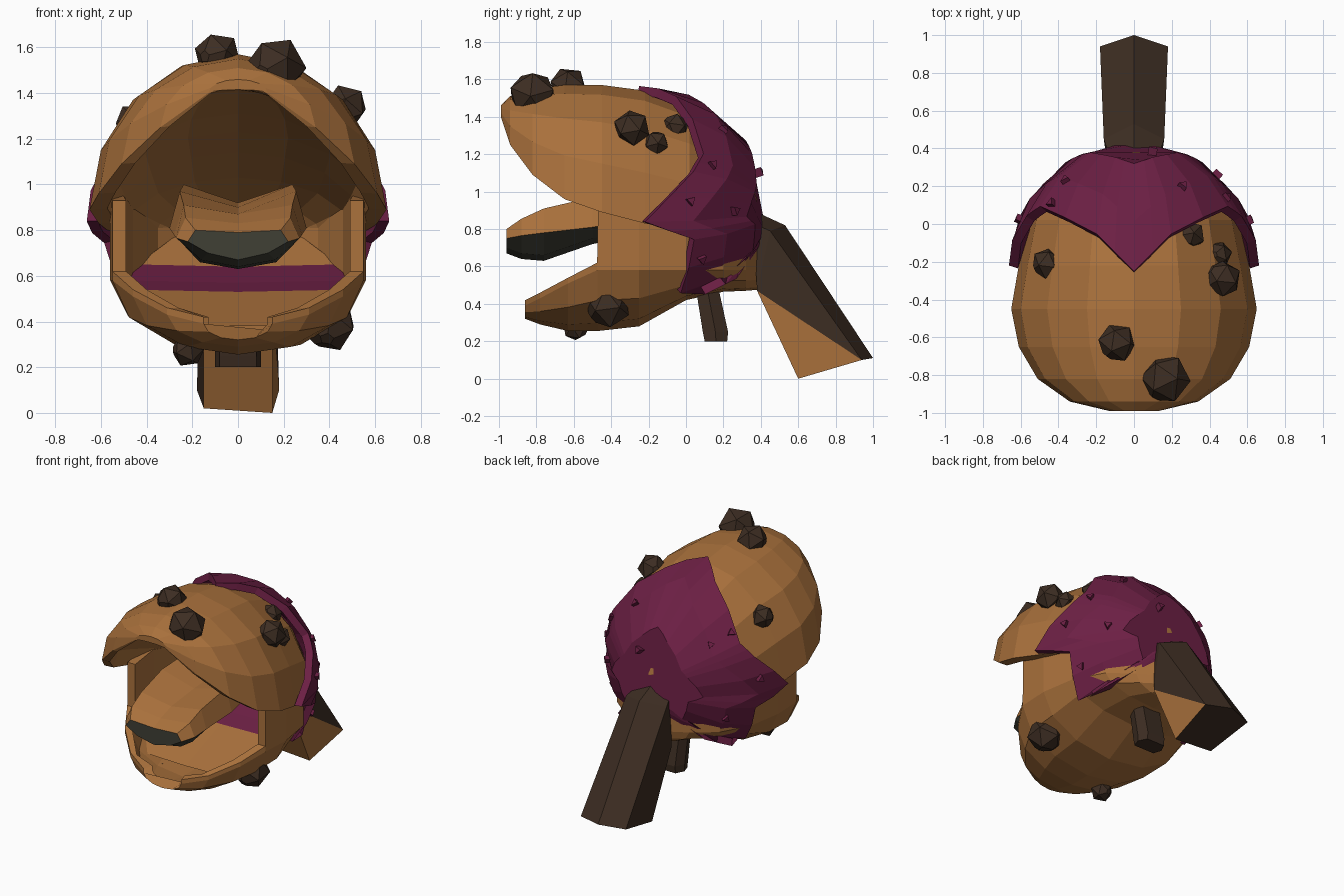
import bpy, bmesh, math, random
from mathutils import Vector

if "Cube" in bpy.data.objects:
    bpy.data.objects.remove(bpy.data.objects["Cube"])

random.seed(4)


def mat(name, col):
    m = bpy.data.materials.new(name)
    m.diffuse_color = (*col, 1)
    m.use_nodes = True
    m.node_tree.nodes["Principled BSDF"].inputs["Base Color"].default_value = m.diffuse_color
    return m


TAN = mat("tan_skin", (0.400, 0.165, 0.045))
DARK = mat("dark_bark", (0.046, 0.026, 0.016))
PURPLE = mat("plum_cap", (0.150, 0.014, 0.058))
GREY = mat("olive_grey", (0.050, 0.050, 0.036))
C = Vector((0, -0.23, 0.9))      # centre of the rounded back of the head


def build(name, verts, faces, mats, rule=None, shell=0):
    """Flat-shaded object; shell > 0 thickens an open surface inwards."""
    me = bpy.data.meshes.new(name)
    bm = bmesh.new()
    vs = [bm.verts.new(v) for v in verts]
    for f in faces:
        bm.faces.new([vs[i] for i in f])
    bmesh.ops.recalc_face_normals(bm, faces=bm.faces)
    if shell:
        out = sum(f.normal.dot(f.calc_center_median() - C) * f.calc_area() for f in bm.faces)
        if out < 0:
            bmesh.ops.reverse_faces(bm, faces=bm.faces)
    bm.normal_update()
    if rule:
        for f in bm.faces:
            f.material_index = rule(f)
    bm.to_mesh(me)
    bm.free()
    for m in mats:
        me.materials.append(m)
    ob = bpy.data.objects.new(name, me)
    bpy.context.collection.objects.link(ob)
    if shell:
        s = ob.modifiers.new("shell", "SOLIDIFY")
        s.thickness, s.offset = shell, -1
    return ob


def loft(rings, closed=False, caps=(False, True)):
    n = len(rings[0])
    verts = [p for r in rings for p in r]
    faces = []
    for k in range(len(rings) - 1):
        for i in range(n if closed else n - 1):
            j = (i + 1) % n
            a, b = k * n, (k + 1) * n
            faces.append((a + i, a + j, b + j, b + i))
    if caps[0]:
        faces.append(tuple(range(n)))
    if caps[1]:
        faces.append(tuple(range((len(rings) - 1) * n, len(rings) * n)))
    return verts, faces


def arch(w, y, zb, zt, n):
    """Half-ellipse from +x to -x, standing (zt > zb) or hanging (zt < zb)."""
    return [(w * math.cos(math.pi * i / n), y, zb + (zt - zb) * math.sin(math.pi * i / n))
            for i in range(n + 1)]


# Upper head: outer arches and palate along y (y, half width, rim z, top z, palate z)
upper = [(-0.99, .13, 1.40, 1.46, 1.415), (-.94, .34, 1.25, 1.51, 1.41),
         (-.82, .51, 1.09, 1.55, 1.37), (-.65, .61, .96, 1.57, 1.31), (-.45, .65, .89, 1.57, 1.23),
         (-.22, .61, .83, 1.54, 1.14), (.02, .56, .79, 1.45, 1.03), (.2, .42, .76, 1.29, .93),
         (.32, .26, .72, 1.12, .85), (.38, .08, .74, .96, .8)]
rings = [arch(w, y, zb, zt, 8) + arch(w * .88, y, zb + .005, zp, 8)[::-1]
         for y, w, zb, zt, zp in upper]
build("upper_head", *loft(rings, True, (True, True)), [TAN])

# Lower jaw: U shapes with wall thickness along y (y, half width, rim z, bottom z, wall)
jaw = [(-.86, .15, .42, .32, .02), (-.78, .31, .46, .29, .05), (-.63, .46, .54, .255, .06),
       (-.475, .55, .62, .255, .06), (-.47, .55, .93, .255, .06), (-.25, .56, .95, .28, .06),
       (0, .52, .9, .42, .06), (.2, .41, .85, .465, .06), (.32, .25, .8, .47, .06),
       (.38, .14, .75, .475, .05)]
rings = []
for y, w, zr, zb, t in jaw:
    zc = min(zr - .03, .58)
    yi = y + (.07 if y < -.8 else 0)
    inner = [(w - t, yi, zr)] + arch(w - t, yi, zc, zb + t, 6) + [(t - w, yi, zr)]
    rings.append([(w, y, zr)] + arch(w, y, zc, zb, 6) + [(-w, y, zr)] + inner[::-1])
build("lower_jaw", *loft(rings, True, (True, True)), [TAN])

# Floor of the mouth with a purple band
floor = [(-.6, .41, .39), (-.2, .5, .54), (-.08, .48, .58), (.08, .44, .65), (.3, .24, .8)]
rings = [[(w, y, z), (0, y, z - .01), (-w, y, z)] for y, w, z in floor]
build("mouth_floor", *loft(rings, caps=(False, False)), [TAN, PURPLE],
      lambda f: int(-.15 < f.calc_center_median().y < .02))

# Tongue: tan above, grey below and in front (y, half width, top, middle dip, side, bottom)
tongue = [(-.96, .22, .80, .79, .75, .67), (-.88, .27, .855, .83, .765, .64),
          (-.76, .28, .91, .87, .78, .63),
          (-.5, .30, .97, .90, .81, .72), (-.2, .28, 1.0, .92, .86, .78), (.2, .2, .95, .9, .85, .78)]
rings = [[(0, y, dip), (w * .85, y, top), (w, y, side), (w * .6, y, bot + .03), (0, y, bot),
          (-w * .6, y, bot + .03), (-w, y, side), (-w * .85, y, top)]
         for y, w, top, dip, side, bot in tongue]
build("tongue", *loft(rings, True, (True, True)), [TAN, GREY],
      lambda f: int(f.normal.z < -.1 or f.normal.y < -.95))

# Cap: zigzag edge on a sphere, joined by rings to a pole at the back
half = [(0, -.25, 1.56), (.2, -.05, 1.52), (.49, .09, 1.2), (.55, .03, 1.1), (.65, -.22, .84),
        (.6, .05, .74), (.45, -.03, .46), (.36, .16, .56), (.2, .31, .65), (0, .36, .66)]
edge = [Vector(p) for p in half + [(-x, y, z) for x, y, z in half[-2:0:-1]]]
edge = [q for i, p in enumerate(edge) for q in (p, (p + edge[(i + 1) % len(edge)]) / 2)]
pole = Vector((0, .44, .9)) - C
rings = []
for t in (1, .7, .4):
    rings.append([C + (pole.normalized().lerp((p - C).normalized(), t)).normalized() * .665
                  for p in edge])
build("cap", *loft(rings, True), [PURPLE], shell=0.05)

# Little thorns on the cap
thorns = [(.6, .25, .05), (.45, .5, .0), (.5, .38, .25), (.5, .3, -.25), (.27, .45, .45),
          (-.35, .45, .3), (-.6, .25, .05), (-.45, .42, -.2), (.1, .6, .2), (-.45, .35, .38)]
for d in thorns:
    n = Vector(d).normalized()
    u = n.orthogonal().normalized()
    v = n.cross(u)
    base = [C + n * .63 + (u * math.cos(a) + v * math.sin(a)) * .028
            for a in (0, 2.1, 4.2)]
    build("thorn", base + [p + n * .05 for p in base],
          [(0, 1, 2), (3, 4, 5), (0, 1, 4, 3), (1, 2, 5, 4), (2, 0, 3, 5)], [PURPLE])

# Stalk: five-sided, tan underneath and on one lower side, dark elsewhere
stalk = [(0, .40, .88), (.13, .36, .83), (.15, .38, .47), (-.15, .38, .47), (-.13, .36, .83),
         (0, .53, .82), (.16, .45, .79), (-.16, .45, .79),
         (0, 1.0, .11), (.18, .94, .10), (.15, .60, 0), (-.15, .60, .02), (-.18, .94, .10)]
faces = [(0, 1, 6, 5), (0, 5, 7, 4), (1, 2, 6), (4, 7, 3), (0, 4, 3, 2, 1), (5, 6, 9, 8),
         (5, 8, 12, 7), (6, 2, 9), (7, 12, 3), (3, 12, 11), (8, 9, 10, 11, 12),
         (2, 10, 9), (2, 3, 11, 10)]
ob = build("stalk", stalk, faces, [DARK, TAN])
for i in (11, 12):
    ob.data.polygons[i].material_index = 1

# Short stub under the head
rings = [[(.08, y0, z), (.1, (y0 + y1) / 2, z), (.07, y1, z), (-.07, y1, z),
          (-.1, (y0 + y1) / 2, z), (-.08, y0, z)]
         for y0, y1, z in ((.05, .17, .5), (.09, .225, .25), (.1, .22, .2))]
build("stub", *loft(rings, True, (True, True)), [DARK])

# Warts: rough icospheres
for x, y, z, r in [(-.09, -.63, 1.565, .105), (.165, -.82, 1.515, .135), (.47, -.29, 1.34, .10),
                   (.45, -.16, 1.26, .07), (-.46, -.21, 1.27, .085), (.40, -.42, .39, .125),
                   (-.22, -.59, .275, .075), (.30, -.06, 1.34, .08)]:
    bpy.ops.mesh.primitive_ico_sphere_add(subdivisions=1, radius=r, location=(x, y, z),
                                          rotation=[random.uniform(0, 3) for _ in range(3)])
    ob = bpy.context.object
    ob.name = "wart"
    bm = bmesh.new()
    bm.from_mesh(ob.data)
    bm.verts.ensure_lookup_table()
    bmesh.ops.bevel(bm, geom=bm.verts[:4], offset=r * .3, affect='VERTICES')
    bm.to_mesh(ob.data)
    bm.free()
    ob.data.materials.append(DARK)
